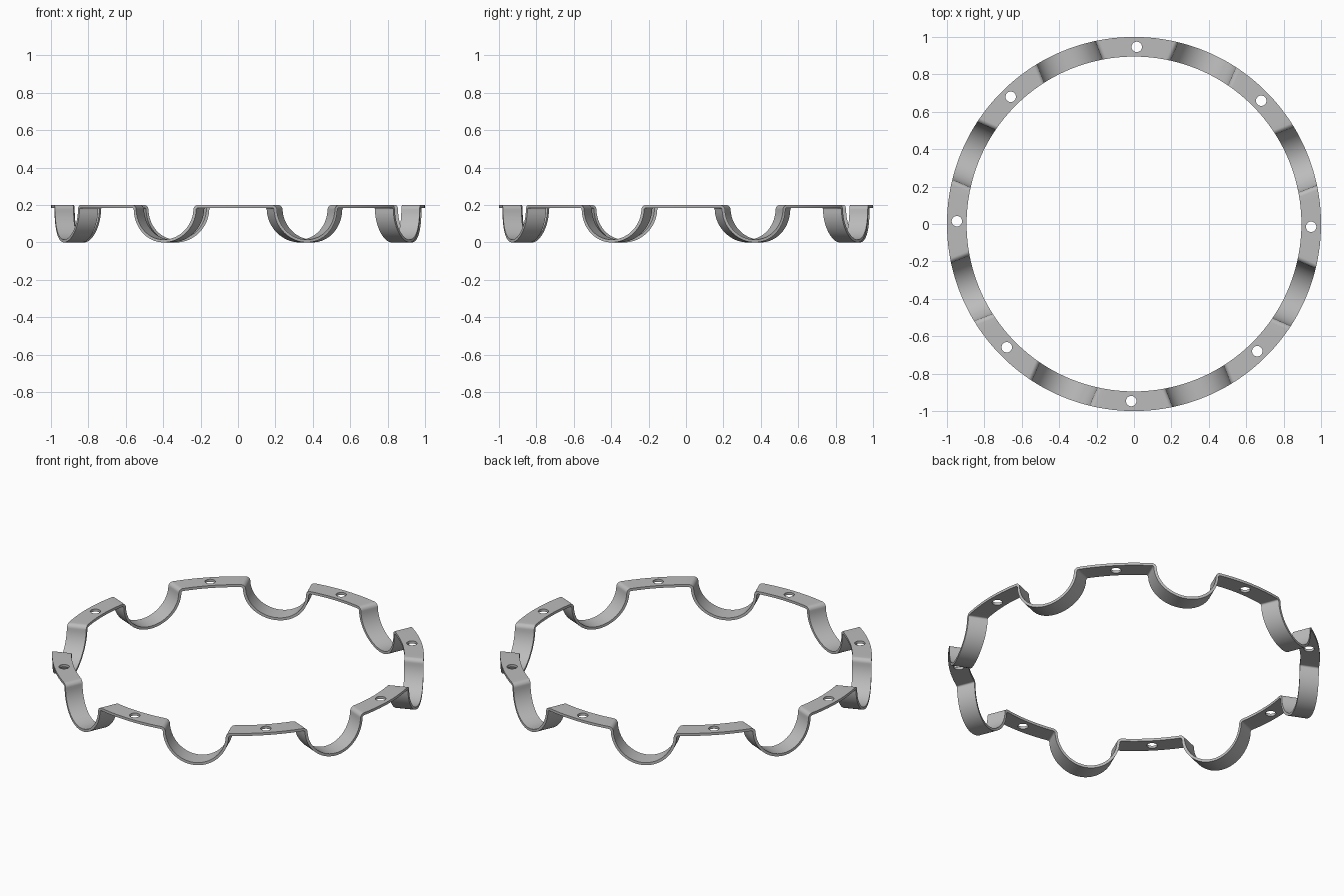
import bpy, bmesh
from math import sin, cos, pi, radians, sqrt, atan2, asin
from mathutils import Matrix

cube = bpy.data.objects.get("Cube")
if cube:
    bpy.data.objects.remove(cube, do_unlink=True)

INNER, OUTER = 0.895, 1.0          # ring radii
TOP, THICK = 0.2, 0.015            # tab height, sheet thickness
CUP, FILLET = 0.182, 0.01          # cup outer radius, underside fillet radius
COUNT, TURN = 8, radians(-0.9)
STEP = 2 * pi / COUNT

metal = bpy.data.materials.new("grey metal")
metal.use_nodes = True
grey = (0.5, 0.5, 0.5, 1)
metal.diffuse_color = grey
metal.node_tree.nodes["Principled BSDF"].inputs["Base Color"].default_value = grey


def arc(cx, cz, a0, a1, r_top, r_low, n):
    """Pairs of (sideways, height) points on the top and underside of the sheet."""
    for i in range(n + 1):
        a = a0 + (a1 - a0) * i / n
        yield [(cx + r * cos(a), cz + r * sin(a)) for r in (r_top, r_low)]


# Cup section: fillet, round trough, fillet
fz = TOP - THICK - FILLET
rise = CUP - fz
fx = sqrt((CUP + FILLET) ** 2 - rise ** 2)
tilt = atan2(rise, fx)
left = list(arc(-fx, fz, pi / 2, tilt, FILLET + THICK, FILLET, 8))
trough = list(arc(0, CUP, pi + tilt, 2 * pi - tilt, CUP - THICK, CUP, 40))
right = [[(-x, z) for x, z in pair] for pair in reversed(left)]
section = left + trough[1:-1] + right

# Sweep the section round the ring, cutting its edges to the two radii
bm = bmesh.new()
rings = []


def station(points):
    rings.append([bm.verts.new((r * cos(a), r * sin(a), z)) for r, a, z in points])


for k in range(COUNT):
    mid = STEP * (k + 0.5) + TURN
    for top, low in section:
        station([(r, mid + asin(x / r), z) for r, (x, z) in
                 ((INNER, top), (OUTER, top), (OUTER, low), (INNER, low))])
    for i in range(1, 12):         # flat tab up to the next cup
        t = i / 12
        pts = []
        for r, z in ((INNER, TOP), (OUTER, TOP), (OUTER, TOP - THICK), (INNER, TOP - THICK)):
            edge = asin(fx / r)
            pts.append((r, mid + edge + (STEP - 2 * edge) * t, z))
        station(pts)
for i, a in enumerate(rings):
    b = rings[(i + 1) % len(rings)]
    for j in range(4):
        n = (j + 1) % 4
        bm.faces.new((a[j], a[n], b[n], b[j]))
bmesh.ops.recalc_face_normals(bm, faces=bm.faces)


def make_object(name, mesh_data):
    mesh = bpy.data.meshes.new(name)
    mesh_data.to_mesh(mesh)
    mesh_data.free()
    mesh.materials.append(metal)
    obj = bpy.data.objects.new(name, mesh)
    bpy.context.collection.objects.link(obj)
    return obj


band = make_object("scalloped_ring", bm)

# Screw holes, one through each tab
bm = bmesh.new()
for k in range(COUNT):
    a = STEP * k + TURN
    place = Matrix.Translation((0.947 * cos(a), 0.947 * sin(a), TOP))
    bmesh.ops.create_cone(bm, cap_ends=True, segments=32, radius1=0.028,
                          radius2=0.028, depth=0.1, matrix=place)
cutter = make_object("hole_cutter", bm)
cutter.hide_render = True

bpy.context.view_layer.objects.active = band
band.select_set(True)
cutter.select_set(False)
holes = band.modifiers.new("holes", 'BOOLEAN')
holes.operation = 'DIFFERENCE'
holes.solver = 'EXACT'
holes.object = cutter
bpy.ops.object.modifier_apply(modifier=holes.name)
bpy.data.objects.remove(cutter, do_unlink=True)
bpy.ops.object.shade_smooth_by_angle(angle=radians(30))
